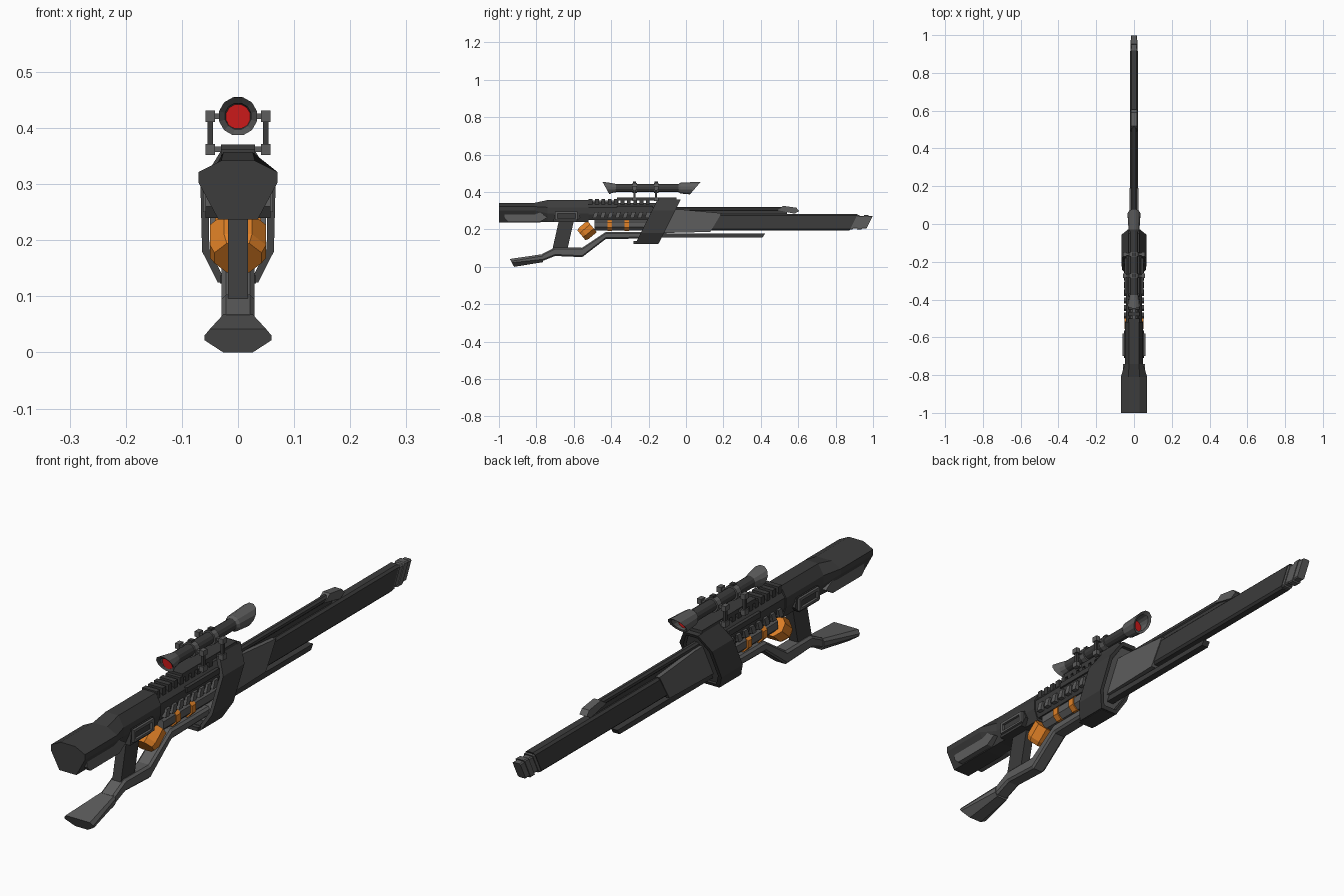
import bpy, bmesh
from math import radians, cos, sin, pi
from mathutils import Matrix, Vector

if "Cube" in bpy.data.objects:
    bpy.data.objects.remove(bpy.data.objects["Cube"])


def material(name, rgb):
    m = bpy.data.materials.new(name)
    m.diffuse_color = (*rgb, 1)
    m.use_nodes = True
    m.node_tree.nodes["Principled BSDF"].inputs["Base Color"].default_value = m.diffuse_color
    return m


DARK = material("dark_metal", (0.045, 0.045, 0.045))
GREY = material("mid_metal", (0.11, 0.11, 0.11))
ORANGE = material("orange", (0.75, 0.22, 0.02))
RED = material("red_lens", (0.6, 0.01, 0.01))


def loft(name, rings, mat=DARK, cap=True):
    """Skin a list of equal-length point rings into a flat-faced solid."""
    bm = bmesh.new()
    vs = [[bm.verts.new(p) for p in r] for r in rings]
    n = len(vs[0])
    for a, b in zip(vs, vs[1:]):
        for i in range(n):
            j = (i + 1) % n
            bm.faces.new((a[i], a[j], b[j], b[i]))
    if cap:
        bm.faces.new(vs[0][::-1])
        bm.faces.new(vs[-1])
    bmesh.ops.recalc_face_normals(bm, faces=bm.faces)
    me = bpy.data.meshes.new(name)
    bm.to_mesh(me)
    bm.free()
    ob = bpy.data.objects.new(name, me)
    bpy.context.collection.objects.link(ob)
    me.materials.append(mat)
    return ob


def section(y, half, slope=0.0, zref=0.0):
    """Symmetric cross-section from a right half (x, z), leaning by slope."""
    pts = half + [(-x, z) for x, z in reversed(half)]
    return [(x, y + slope * (z - zref), z) for x, z in pts]


def octo(hw, z0, z1, c):
    return [(hw - c, z0), (hw, z0 + c), (hw, z1 - c), (hw - c, z1)]


def plate(name, yz, x0, x1, mat=DARK):
    """Side profile (y, z) extruded from x0 to x1."""
    return loft(name, [[(x, y, z) for y, z in yz] for x in (x0, x1)], mat)


def box(name, x, y, z, mat=DARK):
    return plate(name, [(y[0], z[0]), (y[1], z[0]), (y[1], z[1]), (y[0], z[1])], *x, mat)


def pair(fn, name, x0, x1, *args):
    """Left and right copies of a side part."""
    for tag, s in (("right", 1), ("left", -1)):
        fn(f"{name}_{tag}", *(((s * x0, s * x1),) + args if fn is box
                              else (args[0], s * x0, s * x1) + args[1:]))


def turned(name, stations, zc, mat=GREY, n=12, xc=0.0, cap=True):
    """Round part along y; stations are (y, radius, slope of the cut)."""
    rings = []
    for y, r, k in stations:
        ang = [2 * pi * (i + 0.5) / n for i in range(n)]
        rings.append([(xc + r * cos(a), y + k * r * sin(a), zc + r * sin(a)) for a in ang])
    return loft(name, rings, mat, cap)


# Stock and receiver
butt = [(0.035, 0.237), (0.07, 0.302), (0.07, 0.322), (0.03, 0.342)]
neck = [(0.032, 0.24), (0.048, 0.285), (0.048, 0.318), (0.026, 0.357)]
loft("stock", [section(-1, butt), section(-0.81, butt), section(-0.74, neck),
               section(-0.52, neck)])
recv = [(0.03, 0.25), (0.043, 0.28), (0.043, 0.318), (0.024, 0.342)]
loft("receiver", [section(-0.54, recv), section(-0.12, recv)])
pair(plate, "stock_panel", 0.03, 0.058,
     [(-0.97, 0.26), (-0.95, 0.24), (-0.78, 0.24), (-0.74, 0.265), (-0.78, 0.29), (-0.97, 0.29)], GREY)
turned("cheek_rail", [(-0.52, 0.02, 0), (-0.36, 0.02, 0)], 0.337, GREY, 8)

# Ejection port frames on both sides
port = [(-0.71, 0.24), (-0.59, 0.24), (-0.565, 0.265), (-0.575, 0.297), (-0.70, 0.297)]
pair(plate, "port_block", 0.03, 0.053, port)
for nm, y, z in (("top", (-0.70, -0.58), (0.285, 0.295)), ("bottom", (-0.70, -0.58), (0.25, 0.258)),
                 ("rear", (-0.70, -0.688), (0.25, 0.295)), ("front", (-0.592, -0.58), (0.25, 0.295))):
    pair(box, "port_frame_" + nm, 0.045, 0.062, y, z, GREY)

# Side vents and top rail teeth
for i in range(8):
    y = -0.50 + i * 0.04
    pair(plate, f"vent_rib_{i}", 0.035, 0.052,
         [(y, 0.262), (y + 0.022, 0.262), (y + 0.032, 0.292), (y + 0.01, 0.292)], GREY)
for i in range(10):
    y = -0.52 + i * 0.034
    box(f"rail_tooth_{i}", (-0.03, 0.03), (y, y + 0.02), (0.33, 0.362))
pair(box, "side_rail", 0.035, 0.05, (-0.37, -0.18), (0.305, 0.325))

# Energy cell with orange bands and tilted orange cap
loft("cell_body", [section(-0.49, octo(0.036, 0.195, 0.258, 0.018)),
                   section(-0.18, octo(0.036, 0.195, 0.258, 0.018))], GREY)
for i, y in enumerate((-0.42, -0.33)):
    band = octo(0.041, 0.192, 0.256, 0.018)
    loft(f"cell_band_{i}", [section(y, band), section(y + 0.025, band)], ORANGE)
cap_half = octo(0.05, -0.04, 0.04, 0.025)
tip_half = octo(0.042, -0.034, 0.034, 0.022)
cap = loft("cell_cap", [section(-0.038, tip_half), section(-0.02, cap_half),
                        section(0.036, cap_half)], ORANGE)
cap.data.transform(Matrix.Translation((0, -0.53, 0.193)) @ Matrix.Rotation(radians(40), 4, 'X'))

# Slanted collar band wrapped round the receiver
K = 0.5
outer = [(0.036, 0.125), (0.064, 0.18), (0.067, 0.30), (0.03, 0.36)]
inner = [(0.028, 0.138), (0.051, 0.185), (0.053, 0.295), (0.024, 0.347)]
rings = [section(-0.27, outer, K, 0.125), section(-0.145, outer, K, 0.125),
         section(-0.145, inner, K, 0.125), section(-0.27, inner, K, 0.125)]
loft("collar", rings + rings[:1], DARK, False)
core = [(0.024, 0.14), (0.05, 0.187), (0.05, 0.292), (0.022, 0.345)]
loft("collar_core", [section(-0.235, core, K, 0.125), section(-0.155, core, K, 0.125)], GREY)
box("collar_foot", (-0.032, 0.032), (-0.28, -0.15), (0.123, 0.137))

# Barrel shroud, barrel and stepped muzzle
shroud = [(-0.15, 0.18), (0.13, 0.187), (0.19, 0.287), (-0.02, 0.306), (-0.09, 0.306)]
plate("barrel_shroud", shroud, -0.024, 0.024, GREY)
bar = octo(0.021, 0.195, 0.283, 0.008)
loft("barrel", [section(0.10, bar, 0.5, 0.195), section(0.875, bar, 0.5, 0.195)])
for i in range(4):
    z0, w = 0.199, (0.019, 0.016)[i % 2]
    d = (0, 0.005)[i % 2]
    step = octo(w, z0 + d, 0.277 - d, 0.004)
    y = 0.866 + i * 0.024
    loft(f"muzzle_step_{i}", [section(y, step, 0.5, 0.2), section(y + 0.024, step, 0.5, 0.2)], GREY)

# Upper rod, front sight, lower rod
box("rod_bed", (-0.008, 0.008), (0.0, 0.54), (0.275, 0.303))
turned("upper_rod", [(-0.10, 0.013, 0), (0.54, 0.013, 0)], 0.309, DARK, 8)
plate("front_sight", [(0.49, 0.303), (0.58, 0.284), (0.605, 0.298), (0.59, 0.316), (0.52, 0.326)],
      -0.015, 0.015, GREY)
plate("lower_rod", [(-0.2, 0.158), (0.41, 0.158), (0.422, 0.177), (-0.2, 0.18)], -0.014, 0.014)

# Rear grip and lower frame
plate("rear_grip", [(-0.715, 0.09), (-0.635, 0.09), (-0.60, 0.245), (-0.68, 0.245)], -0.018, 0.018)
frame = [(-0.77, 0.03, 0.068), (-0.70, 0.058, 0.103), (-0.555, 0.052, 0.102),
         (-0.43, 0.148, 0.186), (-0.20, 0.152, 0.186)]
loft("lower_frame", [section(y, octo(0.029, a, b, 0.008)) for y, a, b in frame], GREY)
near = [(0.022, 0.025), (0.032, 0.04), (0.032, 0.058), (0.026, 0.068)]
far = [(0.026, 0.0), (0.06, 0.022), (0.06, 0.030), (0.05, 0.042)]
loft("shoulder_rest", [section(-0.93, far, -0.55, 0.02), section(-0.765, near)], GREY)

# Scope tube, slanted bells and red lenses
ZS = 0.421
turned("scope_tube", [(-0.40, 0.022, 0), (0.0, 0.022, 0)], ZS, DARK)
turned("scope_eyepiece", [(-0.375, 0.023, 0), (-0.40, 0.028, 0), (-0.428, 0.035, -0.55),
                          (-0.422, 0.024, -0.55), (-0.405, 0.021, 0)], ZS, cap=False)
turned("scope_objective", [(-0.04, 0.023, 0), (-0.03, 0.03, 0), (0.05, 0.035, 0.85),
                           (0.045, 0.026, 0.85), (0.01, 0.022, 0)], ZS, cap=False)
turned("rear_lens", [(-0.412, 0.023, 0), (-0.40, 0.023, 0)], ZS, RED)
turned("front_lens", [(0.0, 0.023, 0), (0.014, 0.025, 0)], ZS, RED)

# Scope mounts: rings, side posts and clamp knobs
box("scope_base", (-0.03, 0.03), (-0.37, -0.05), (0.355, 0.371))
for i, y in enumerate((-0.275, -0.16)):
    turned(f"scope_ring_{i}", [(y - 0.012, 0.028, 0), (y + 0.012, 0.028, 0)], ZS, GREY)
    for nm, z in (("upper", 0.421), ("lower", 0.362)):
        box(f"mount_bar_{nm}_{i}", (-0.045, 0.045), (y - 0.006, y + 0.006), (z - 0.005, z + 0.005), GREY)
        pair(box, f"mount_knob_{nm}_{i}", 0.041, 0.058, (y - 0.012, y + 0.012), (z - 0.01, z + 0.01), GREY)
    pair(box, f"mount_post_{i}", 0.045, 0.054, (y - 0.006, y + 0.006), (0.36, 0.421))
    box(f"scope_turret_{i}", (-0.008, 0.008), (y - 0.009, y + 0.009), (0.44, 0.455))
